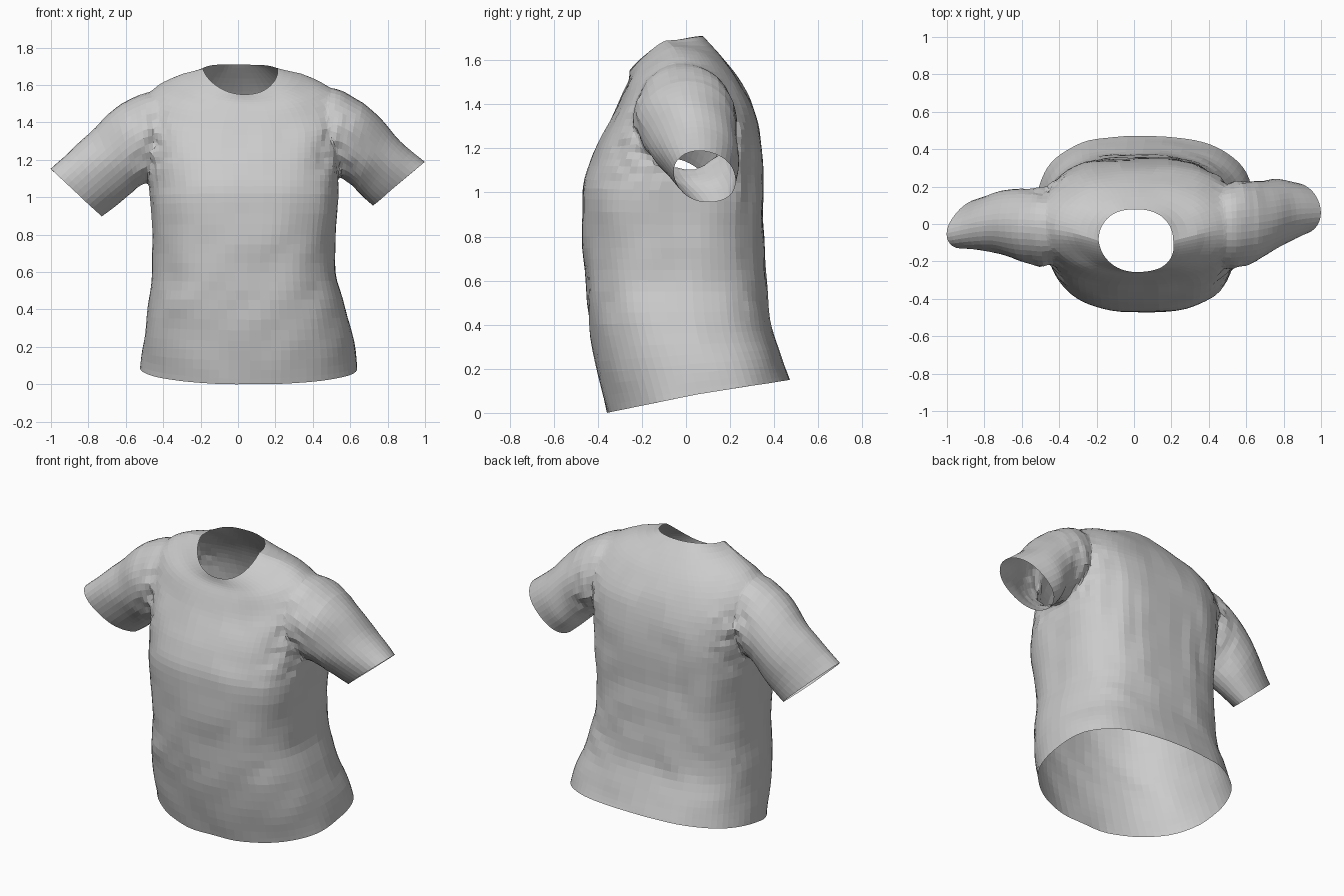
import bpy
import bmesh
from math import cos, sin, pi, exp
from mathutils import Vector, noise

if "Cube" in bpy.data.objects:
    bpy.data.objects.remove(bpy.data.objects["Cube"], do_unlink=True)


def material(name, rgb):
    m = bpy.data.materials.new(name)
    m.use_nodes = True
    m.diffuse_color = (*rgb, 1)
    node = m.node_tree.nodes["Principled BSDF"]
    node.inputs["Base Color"].default_value = (*rgb, 1)
    node.inputs["Roughness"].default_value = 0.8
    return m


fabric = material("grey fabric", (0.6, 0.6, 0.6))
opening = material("opening", (0.1, 0.1, 0.1))  # temporary tag for the caps


def refine(rows, steps):
    """Smooth interpolation through rows of ring parameters."""
    out = []
    for i in range(len(rows) - 1):
        a, b = rows[max(i - 1, 0)], rows[i]
        c, d = rows[i + 1], rows[min(i + 2, len(rows) - 1)]
        for s in range(steps):
            t = s / steps
            out.append([q + t / 2 * (r - p + t * (2 * p - 5 * q + 4 * r - w + t * (3 * (q - r) + w - p)))
                        for p, q, r, w in zip(a, b, c, d)])
    return out + [rows[-1]]


def loft(name, rings):
    """Closed tube whose end caps carry the opening tag."""
    bm = bmesh.new()
    loops = [[bm.verts.new(p) for p in ring] for ring in rings]
    n = len(loops[0])
    for a, b in zip(loops, loops[1:]):
        for i in range(n):
            j = (i + 1) % n
            bm.faces.new((a[i], a[j], b[j], b[i]))
    for cap in (loops[0], loops[-1]):
        center = bm.verts.new(sum((v.co for v in cap), Vector()) / n)
        for i in range(n):
            bm.faces.new((cap[i], cap[(i + 1) % n], center)).material_index = 1
    bmesh.ops.recalc_face_normals(bm, faces=bm.faces)
    mesh = bpy.data.meshes.new(name)
    bm.to_mesh(mesh)
    bm.free()
    mesh.materials.append(fabric)
    mesh.materials.append(opening)
    ob = bpy.data.objects.new(name, mesh)
    bpy.context.collection.objects.link(ob)
    return ob


def power(v, e):
    return abs(v) ** e * (1 if v > 0 else -1)


def torso_ring(row, n=72):
    """Oval with a boxier back; front and back can sit lower than the sides."""
    front, front_z, back, back_z, left, right, side_z = row
    neck = .6 * max(0, side_z - 1.4)
    rise = min(1, side_z / .9)
    front_e = .95 - .19 * rise + neck
    back_e = .75 - .07 * rise + neck * 1.4
    dip = 1 if side_z < .3 else 1.6 - neck * 2
    pts = []
    for i in range(n):
        a = 2 * pi * i / n
        e = back_e if sin(a) > 0 else front_e
        c, s = power(cos(a), e), power(sin(a), e)
        x = (left + right) / 2 + (right - left) / 2 * c + .025 * rise * max(0, -s)
        y = (front + back) / 2 + (back - front) / 2 * s
        end_z = back_z if s > 0 else front_z
        pts.append(Vector((x, y, side_z + (end_z - side_z) * abs(s) ** dip)))
    return pts


def sleeve_ring(row, n=36):
    top, low = Vector(row[:3]), Vector(row[3:6])
    return [(top + low) / 2 + (top - low) / 2 * cos(2 * pi * i / n)
            + Vector((0, row[6] * sin(2 * pi * i / n), 0)) for i in range(n)]


# Torso: front y, z / back y, z / side x, x, z, from hem to neckline
torso = [
    (-.36, 0, .47, .15, -.52, .64, .085),
    (-.40, .18, .435, .25, -.505, .62, .22),
    (-.44, .4, .38, .42, -.48, .57, .41),
    (-.455, .6, .365, .6, -.46, .525, .6),
    (-.47, .8, .355, .8, -.455, .52, .8),
    (-.47, 1.02, .355, 1.0, -.47, .535, 1.01),
    (-.43, 1.15, .35, 1.15, -.485, .54, 1.15),
    (-.38, 1.26, .335, 1.28, -.495, .545, 1.29),
    (-.325, 1.36, .295, 1.41, -.5, .55, 1.45),
    (-.285, 1.46, .235, 1.52, -.455, .5, 1.585),
    (-.265, 1.51, .17, 1.61, -.33, .38, 1.65),
    (-.26, 1.55, .08, 1.71, -.19, .21, 1.69),
]
shirt = loft("shirt", [torso_ring(r) for r in refine(torso, 4)])

# Sleeves: top x, y, z / underside x, y, z / half depth, starting well inside the torso
sleeves = {
    "right_sleeve": [(-.32, -.02, 1.53, -.34, -.02, 1.2, .12), (-.47, -.02, 1.565, -.45, -.02, 1.1, .2),
                     (-.62, -.01, 1.5, -.52, -.01, 1.06, .2), (-.8, -.01, 1.34, -.62, .03, .98, .165),
                     (-1, -.05, 1.15, -.73, .06, .9, .12)],
    "left_sleeve": [(.35, -.01, 1.54, .37, -.01, 1.2, .12), (.5, -.01, 1.59, .48, -.01, 1.13, .22),
                    (.62, 0, 1.54, .55, 0, 1.1, .23), (.74, .02, 1.44, .62, .03, 1.05, .205),
                    (.87, .05, 1.3, .67, .08, 1.0, .175), (1, .06, 1.19, .72, .11, .955, .14)],
}
bpy.context.view_layer.objects.active = shirt
for name, rows in sleeves.items():
    sleeve = loft(name, [sleeve_ring(r) for r in refine(rows, 5)])
    mod = shirt.modifiers.new("join", 'BOOLEAN')
    mod.operation = 'UNION'
    mod.solver = 'EXACT'
    mod.object = sleeve
    bpy.ops.object.modifier_apply(modifier=mod.name)
    bpy.data.objects.remove(sleeve, do_unlink=True)

# Open the hem, neck and cuffs
bm = bmesh.new()
bm.from_mesh(shirt.data)
bmesh.ops.delete(bm, geom=[f for f in bm.faces if f.material_index == 1], context='FACES')
bmesh.ops.remove_doubles(bm, verts=bm.verts, dist=0.006)
bmesh.ops.triangulate(bm, faces=[f for f in bm.faces if len(f.verts) > 4])


def armhole(p):
    """Closeness to the seam where sleeve meets torso."""
    return exp(-((abs(p.x - .03) - .5) / .09) ** 2) * exp(-((p.z - 1.27) / .2) ** 2)


# Blend the armholes
seam = [v for v in bm.verts if .33 < abs(v.co.x - .03) < .62 and v.co.z > 1.04 and not v.is_boundary]
for _ in range(5):
    bmesh.ops.smooth_vert(bm, verts=seam, factor=.4, use_axis_x=True, use_axis_y=True, use_axis_z=True)

# Folds: crumpled armholes, drapes down the back, slanted creases across the waist
bm.normal_update()
moves = []
for v in bm.verts:
    p = v.co
    d = .024 * armhole(p) * noise.noise(p * 17)
    d += .008 * noise.noise(p * 6)
    if abs(p.x) < .45:
        waist = exp(-((p.z - .5) / .2) ** 2)
        d += .008 * waist * noise.noise(Vector((p.x * 5, p.y * 4, p.z * 9 - p.x * 4)))
        if p.y > .1:
            drape = exp(-((p.z - .95) / .3) ** 2)
            d += .014 * drape * noise.noise(Vector((p.x * 11, 3, p.z * 1.5)))
    moves.append((v, v.normal * d))
for v, d in moves:
    v.co += d

bm.to_mesh(shirt.data)
bm.free()
shirt.data.materials.pop(index=1)
bpy.data.materials.remove(opening)
bpy.ops.object.select_all(action='DESELECT')
shirt.select_set(True)
bpy.ops.object.shade_flat()
